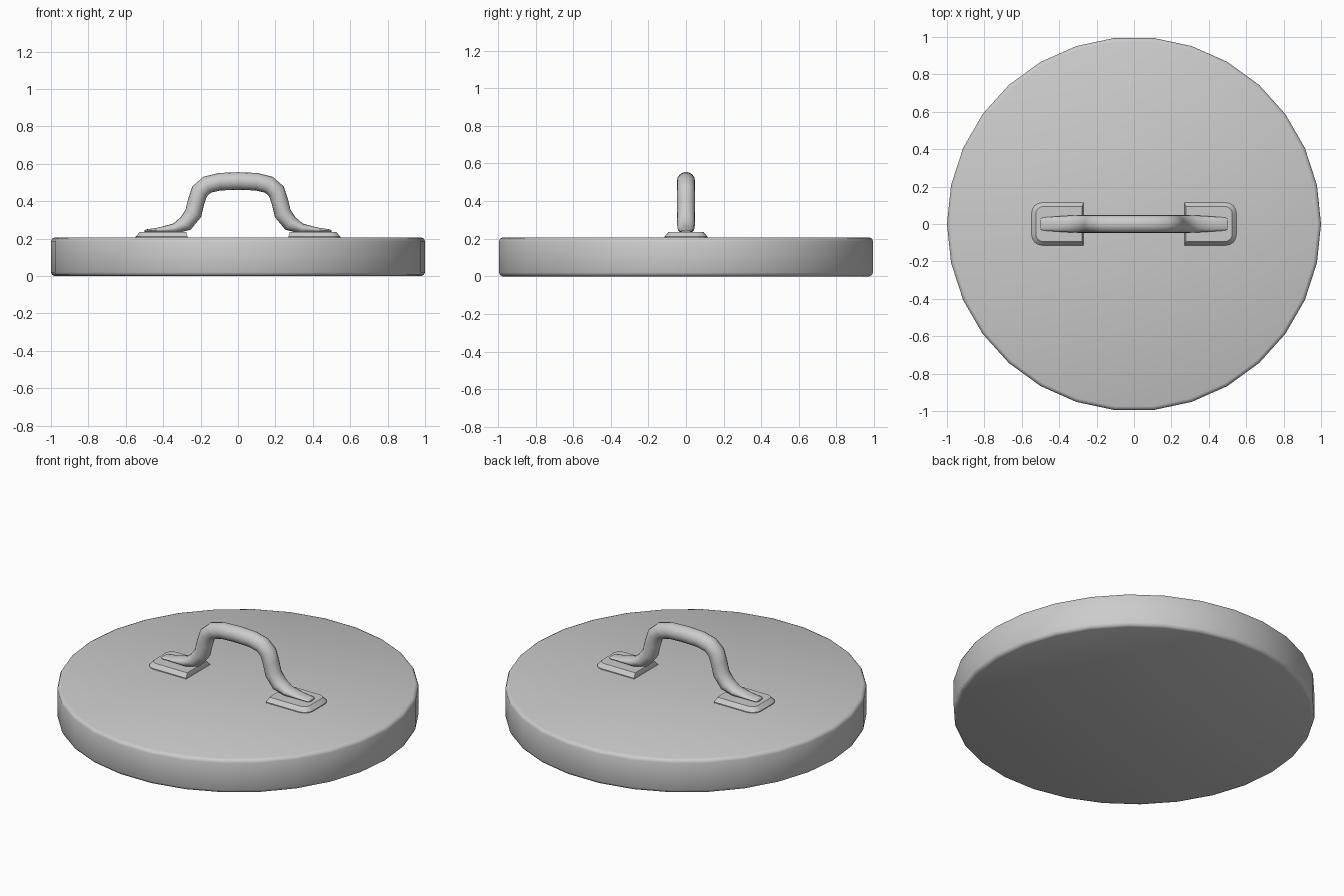
import bpy, bmesh
from math import sin, cos, pi
from mathutils import Vector

if "Cube" in bpy.data.objects:
    bpy.data.objects.remove(bpy.data.objects["Cube"])

GREY = (0.6, 0.6, 0.6, 1)
metal = bpy.data.materials.new("grey_metal")
metal.use_nodes = True
metal.diffuse_color = GREY
metal.node_tree.nodes["Principled BSDF"].inputs["Base Color"].default_value = GREY


def loft(name, rings, angle):
    """Skin a list of closed rings, cap both ends and shade."""
    bm = bmesh.new()
    loops = [[bm.verts.new(p) for p in ring] for ring in rings]
    n = len(loops[0])
    for a, b in zip(loops, loops[1:]):
        for i in range(n):
            j = (i + 1) % n
            bm.faces.new((a[i], a[j], b[j], b[i]))
    bm.faces.new(loops[0])
    bm.faces.new(loops[-1])
    bmesh.ops.recalc_face_normals(bm, faces=bm.faces)
    mesh = bpy.data.meshes.new(name)
    bm.to_mesh(mesh)
    bm.free()
    obj = bpy.data.objects.new(name, mesh)
    bpy.context.collection.objects.link(obj)
    mesh.materials.append(metal)
    bpy.ops.object.select_all(action="DESELECT")
    obj.select_set(True)
    bpy.context.view_layer.objects.active = obj
    bpy.ops.object.shade_smooth_by_angle(angle=angle)
    return obj


# Disc with softened rims
SIDES, HEIGHT, RIM = 30, 0.206, 0.02
profile = [(1 - RIM, 0), (1 - RIM * 0.3, RIM * 0.3), (1, RIM),
           (1, HEIGHT - RIM), (1 - RIM * 0.3, HEIGHT - RIM * 0.3), (1 - RIM, HEIGHT)]
loft("lid_disc", [[(r * cos(2 * pi * i / SIDES), r * sin(2 * pi * i / SIDES), z)
                   for i in range(SIDES)] for r, z in profile], 0.9)


# Foot plates: square inner edge, rounded outer corners, sloping sides
def plate_ring(side, inner, outer, half, radius, z):
    pts = [(inner, -half)]
    for start, cy in ((-pi / 2, radius - half), (0, half - radius)):
        pts += [(outer - radius + radius * cos(start + k * pi / 8),
                 cy + radius * sin(start + k * pi / 8)) for k in range(5)]
    pts.append((inner, half))
    return [(side * x, y, z) for x, y in pts]


for side, label in ((1, "left"), (-1, "right")):
    loft(label + "_foot_plate",
         [plate_ring(side, 0.27, 0.547, 0.114, 0.055, HEIGHT - 0.01),
          plate_ring(side, 0.27, 0.547, 0.114, 0.055, HEIGHT + 0.005),
          plate_ring(side, 0.277, 0.525, 0.094, 0.04, 0.235)], 0.5)

# Handle: x, z, half thickness, half width, from the middle to one flattened tip
half_path = [(0, 0.508, 0.047, 0.048), (0.1, 0.504, 0.047, 0.048),
             (0.165, 0.488, 0.047, 0.048), (0.205, 0.453, 0.047, 0.048),
             (0.223, 0.4, 0.045, 0.048), (0.239, 0.335, 0.046, 0.048),
             (0.28, 0.281, 0.043, 0.048), (0.34, 0.254, 0.027, 0.045),
             (0.42, 0.246, 0.014, 0.04), (0.485, 0.242, 0.008, 0.035),
             (0.5, 0.24, 0.005, 0.028)]
path = [(-x, z, t, w) for x, z, t, w in reversed(half_path[1:])] + half_path
rings = []
for i, (x, z, t, w) in enumerate(path):
    before, after = path[max(i - 1, 0)], path[min(i + 1, len(path) - 1)]
    along = Vector((after[0] - before[0], 0, after[1] - before[1])).normalized()
    normal = Vector((-along.z, 0, along.x))
    rings.append([Vector((x, 0, z)) + normal * t * sin(k * pi / 8)
                  + Vector((0, w * cos(k * pi / 8), 0)) for k in range(16)])
loft("handle", rings, 0.9)
